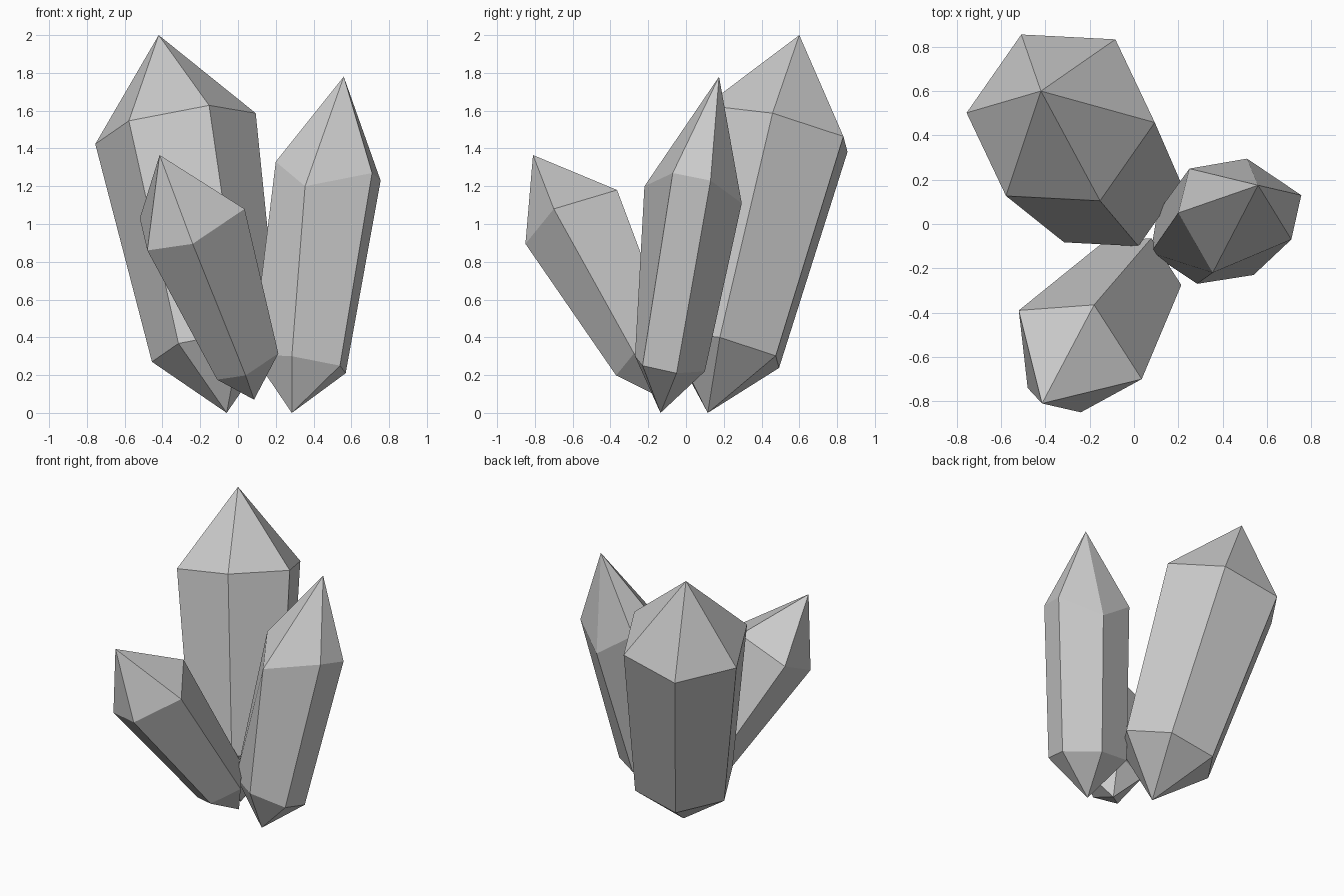
import bpy, bmesh, math
from mathutils import Vector

if "Cube" in bpy.data.objects:
    bpy.data.objects.remove(bpy.data.objects["Cube"])


def crystal(name, base, tip, lower, upper):
    """Prism between two rings, closed by a point at each end."""
    bm = bmesh.new()
    b, t = bm.verts.new(base), bm.verts.new(tip)
    lo = [bm.verts.new(p) for p in lower]
    up = [bm.verts.new(p) for p in upper]
    n = len(lo)
    for i in range(n):
        j = (i + 1) % n
        bm.faces.new((lo[i], lo[j], up[j], up[i]))
        bm.faces.new((up[i], up[j], t))
        bm.faces.new((lo[j], lo[i], b))
    bmesh.ops.recalc_face_normals(bm, faces=bm.faces)
    mesh = bpy.data.meshes.new(name)
    bm.to_mesh(mesh)
    bm.free()
    bpy.context.collection.objects.link(bpy.data.objects.new(name, mesh))


def regular_ring(base, tip, t, radius, ref, sides=6):
    """Regular polygon square to the crystal axis, first corner towards ref."""
    base, tip = Vector(base), Vector(tip)
    axis = (tip - base).normalized()
    u = Vector(ref)
    u = (u - axis * u.dot(axis)).normalized()
    v = axis.cross(u)
    c = base.lerp(tip, t)
    return [c + radius * (u * math.cos(a) + v * math.sin(a))
            for a in (2 * math.pi * i / sides for i in range(sides))]


def scaled_ring(ring, center, s):
    """Smaller copy of a ring moved to a new centre."""
    mid = sum((Vector(p) for p in ring), Vector()) / len(ring)
    return [Vector(center) + s * (Vector(p) - mid) for p in ring]


# Large six-sided crystal at the back
base, tip = (-0.06, 0.115, 0), (-0.42, 0.60, 2.0)
ref = (0.425, -0.02, 0.09)
crystal("large_crystal", base, tip,
        regular_ring(base, tip, 0.1675, 0.342, ref),
        regular_ring(base, tip, 0.7525, 0.433, ref))

# Slim crystal on the right, with uneven corners
crystal("slim_crystal", (0.285, -0.135, 0), (0.56, 0.175, 1.78),
        [(0.285, -0.27, 0.30), (0.54, -0.23, 0.25), (0.57, -0.05, 0.21),
         (0.358, 0.10, 0.22), (0.105, 0.05, 0.27), (0.075, -0.13, 0.31)],
        [(0.355, -0.22, 1.20), (0.71, -0.07, 1.27), (0.755, 0.13, 1.23),
         (0.51, 0.295, 1.11), (0.25, 0.25, 1.29), (0.20, 0.05, 1.33)])

# Short five-sided crystal leaning to the front
ring = [(-0.24, -0.85, 0.895), (0.035, -0.70, 1.08), (-0.18, -0.365, 1.18),
        (-0.52, -0.39, 1.03), (-0.48, -0.74, 0.86)]
crystal("short_crystal", (0.085, -0.11, 0.07), (-0.415, -0.81, 1.365),
        scaled_ring(ring, (0.017, -0.218, 0.27), 0.63), ring)
